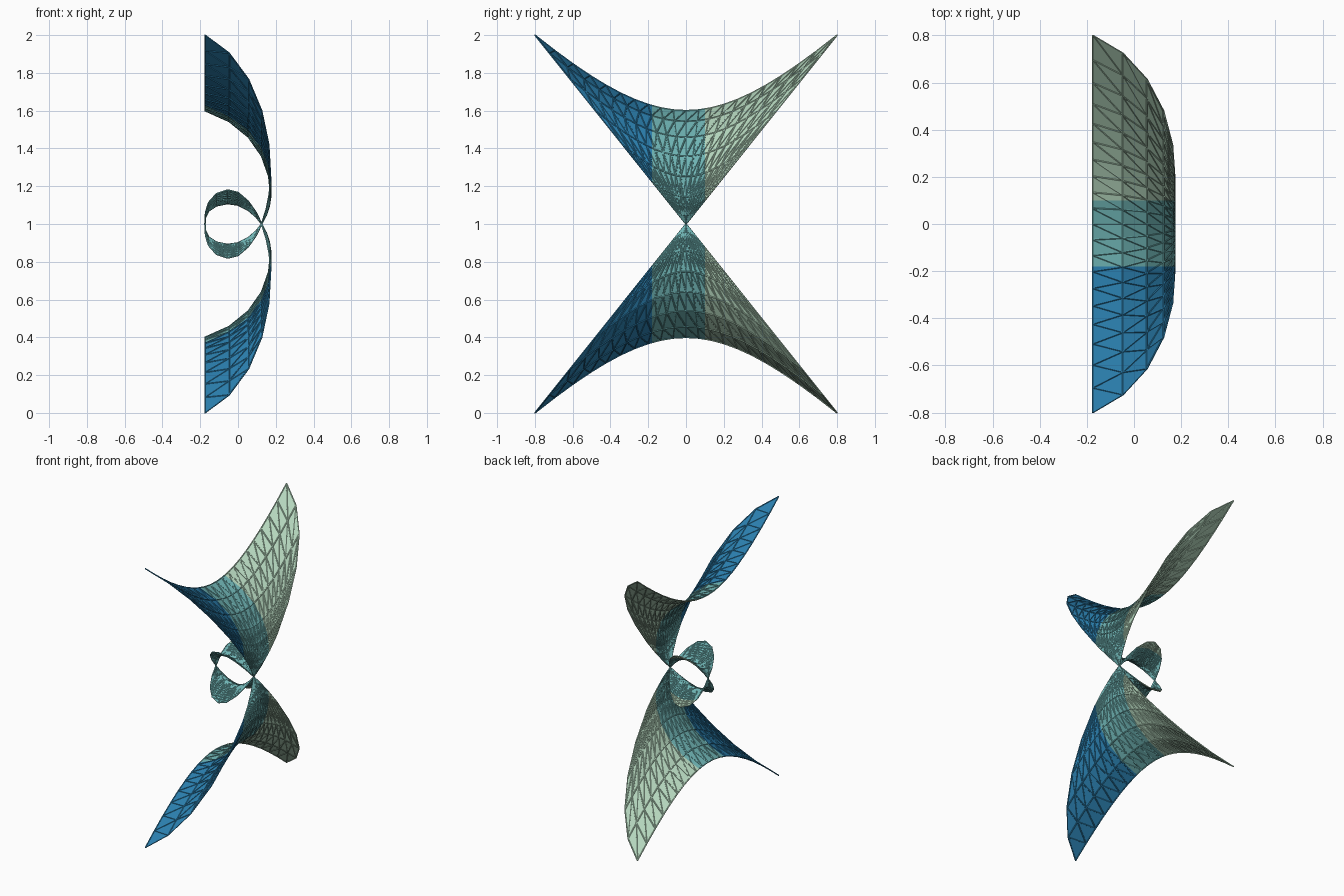
import bpy, bmesh, math
from mathutils import Matrix, Vector

cube = bpy.data.objects.get("Cube")
if cube:
    bpy.data.objects.remove(cube, do_unlink=True)


def material(name, color):
    mat = bpy.data.materials.new(name)
    mat.use_nodes = True
    rgba = (*color, 1)
    mat.diffuse_color = rgba
    mat.node_tree.nodes["Principled BSDF"].inputs["Base Color"].default_value = rgba
    return mat


# Colours of the bands from front to back
band_colors = [material("blue", (.025, .225, .45)),
               material("teal", (.16, .46, .46)),
               material("mint", (.45, .66, .50))]
BAND_LIMITS = (-.18, .10)
COLUMNS = 20
SPREAD = math.log(3)
WIRE_RADIUS = .004

# Half profile (x, height from the middle): round the loop, then out along the wing
profile = [(-.175, 0), (-.172, .06), (-.155, .115), (-.115, .16), (-.055, .18),
           (0, .167), (.055, .12), (.097, .06), (.125, 0), (.15, -.08),
           (.165, -.155), (.173, -.24), (.163, -.42), (.125, -.60),
           (.055, -.767), (-.047, -.905), (-.175, -1)]


def sweep_half(bm, side):
    """Sweep the profile along hyperbolas, so it pinches wherever height is zero."""
    rows = []
    for x, h in profile:
        row = []
        for i in range(COLUMNS + 1):
            t = SPREAD * (2 * i / COLUMNS - 1)
            row.append(bm.verts.new((x, .6 * abs(h) * math.sinh(t),
                                     1 + side * .6 * h * math.cosh(t))))
        rows.append(row)
    for a, b in zip(rows, rows[1:]):
        for i in range(COLUMNS):
            bm.faces.new((a[i], a[i + 1], b[i + 1], b[i]))


def add_wire(bm, edge):
    """Lay a thin rod along an edge."""
    a, b = (v.co for v in edge.verts)
    turn = (b - a).to_track_quat('Z', 'Y').to_matrix().to_4x4()
    bmesh.ops.create_cone(bm, cap_ends=True, segments=6, radius1=WIRE_RADIUS,
                          radius2=WIRE_RADIUS, depth=(b - a).length,
                          matrix=Matrix.Translation((a + b) / 2) @ turn)


def finish(bm, name):
    """Cut straight colour bands across the depth and make the object."""
    for y in BAND_LIMITS:
        bmesh.ops.bisect_plane(bm, geom=bm.verts[:] + bm.edges[:] + bm.faces[:], dist=.00001,
                               plane_co=Vector((0, y, 0)), plane_no=Vector((0, 1, 0)))
    for f in bm.faces:
        f.material_index = sum(f.calc_center_median().y > y for y in BAND_LIMITS)
    mesh = bpy.data.meshes.new(name)
    bm.to_mesh(mesh)
    bm.free()
    for mat in band_colors:
        mesh.materials.append(mat)
    bpy.context.collection.objects.link(bpy.data.objects.new(name, mesh))


# Sheet of triangles
sheet = bmesh.new()
for side in (1, -1):
    sweep_half(sheet, side)
bmesh.ops.remove_doubles(sheet, verts=sheet.verts[:], dist=.0001)
bmesh.ops.triangulate(sheet, faces=sheet.faces[:], quad_method='FIXED')
bmesh.ops.recalc_face_normals(sheet, faces=sheet.faces[:])

# Wires along every edge of the sheet
wires = bmesh.new()
for edge in sheet.edges:
    if edge.link_faces:
        add_wire(wires, edge)

finish(sheet, "looped_sheet")
finish(wires, "edge_wires")
